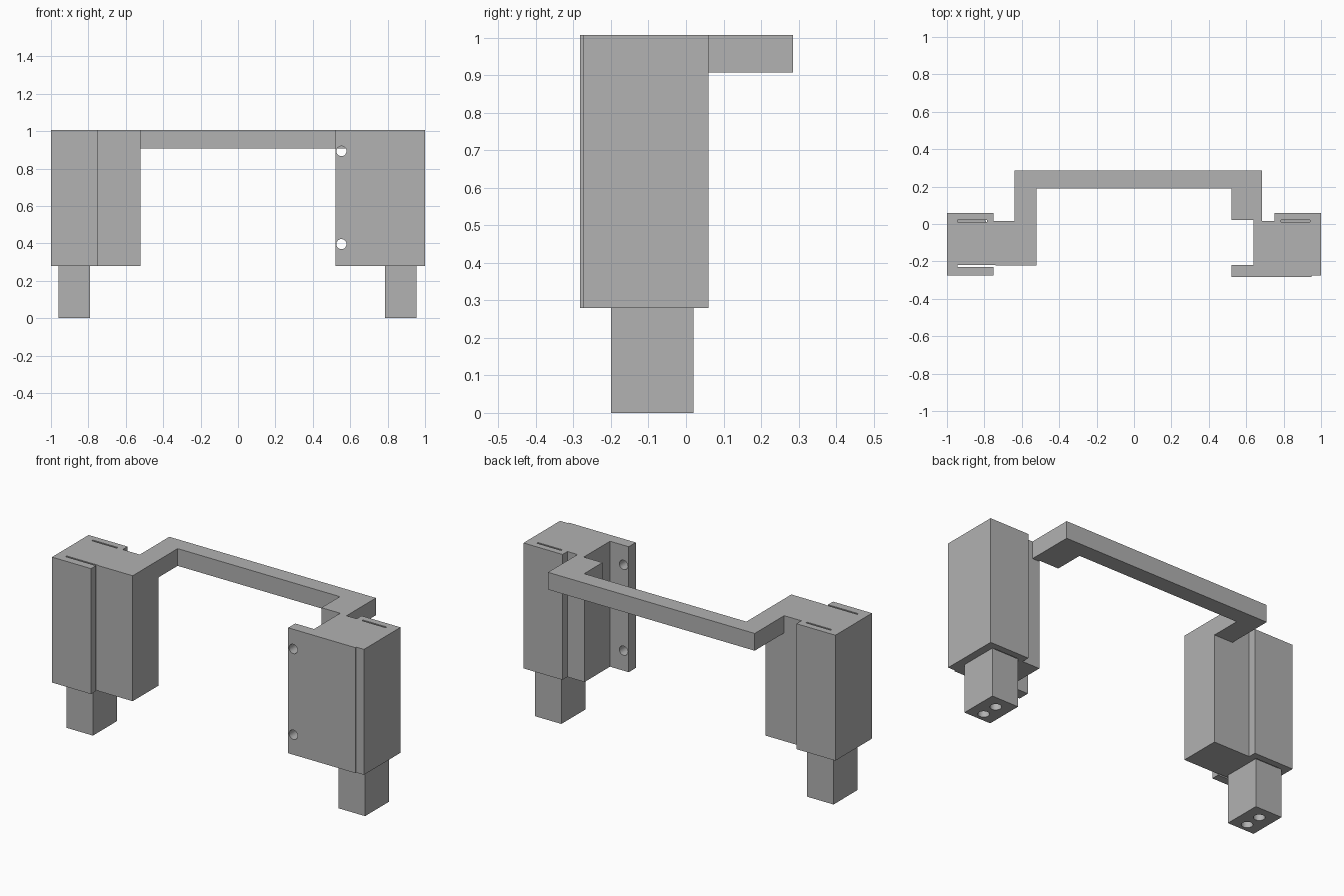
import bpy
import bmesh
from mathutils import Matrix

cube = bpy.data.objects.get("Cube")
if cube:
    bpy.data.objects.remove(cube, do_unlink=True)

grey = bpy.data.materials.new("plain_grey")
grey.use_nodes = True
COLOUR = (0.445, 0.445, 0.445, 1.0)
grey.diffuse_color = COLOUR
grey.node_tree.nodes["Principled BSDF"].inputs["Base Color"].default_value = COLOUR

TOP, SHOULDER = 1.007, 0.28


def finish(bm, name):
    bmesh.ops.recalc_face_normals(bm, faces=bm.faces)
    mesh = bpy.data.meshes.new(name)
    bm.to_mesh(mesh)
    bm.free()
    mesh.materials.append(grey)
    ob = bpy.data.objects.new(name, mesh)
    bpy.context.collection.objects.link(ob)
    return ob


def prism(name, outline, z0, z1):
    """Extrude a plan outline from z0 up to z1."""
    bm = bmesh.new()
    face = bm.faces.new([bm.verts.new((x, y, z0)) for x, y in outline])
    new = bmesh.ops.extrude_face_region(bm, geom=[face])["geom"]
    bmesh.ops.translate(bm, vec=(0, 0, z1 - z0),
                        verts=[v for v in new if isinstance(v, bmesh.types.BMVert)])
    return finish(bm, name)


def box(name, x0, x1, y0, y1, z0, z1):
    return prism(name, [(x0, y0), (x1, y0), (x1, y1), (x0, y1)], z0, z1)


def drill(centre, radius, depth, axis):
    bm = bmesh.new()
    bmesh.ops.create_cone(bm, cap_ends=True, segments=32, radius1=radius,
                          radius2=radius, depth=depth)
    if axis == "Y":
        bmesh.ops.rotate(bm, verts=bm.verts, matrix=Matrix.Rotation(1.5707963, 3, "X"))
    bmesh.ops.translate(bm, verts=bm.verts, vec=centre)
    return finish(bm, "drill")


def cut(ob, cutters):
    """Subtract the cutters for good and remove them."""
    for cutter in cutters:
        cutter.hide_render = True
        mod = ob.modifiers.new("cut", "BOOLEAN")
        mod.operation, mod.solver, mod.object = "DIFFERENCE", "EXACT", cutter
        bpy.context.view_layer.objects.active = ob
        bpy.ops.object.modifier_apply(modifier=mod.name)
        bpy.data.objects.remove(cutter, do_unlink=True)


def slit(x0, x1, y):
    return box("slit", x0, x1, y - 0.005, y + 0.005, SHOULDER - 0.1, TOP + 0.1)


# Housing on the right: wide body with a clip plate front and back
right_housing = prism("right_housing", [
    (-1, -0.275), (-0.75, -0.275), (-0.75, -0.222), (-0.52, -0.222),
    (-0.52, 0.015), (-0.75, 0.015), (-0.75, 0.06), (-1, 0.06)], SHOULDER, TOP)
cut(right_housing, [slit(-0.945, -0.74, -0.224), slit(-0.945, -0.785, 0.017)])

# Housing on the left: body with back clip plate and a drilled front flange
left_housing = prism("left_housing", [
    (0.52, -0.283), (0.95, -0.283), (0.95, -0.275), (1, -0.275),
    (1, 0.06), (0.75, 0.06), (0.75, 0.015), (0.64, 0.015),
    (0.64, -0.218), (0.52, -0.218)], SHOULDER, TOP)
cut(left_housing, [slit(0.785, 0.94, 0.017)]
    + [drill((0.553, -0.25, z), 0.027, 0.2, "Y") for z in (0.893, 0.396)])

# Feet with two sockets each
for side, x in (("right", -0.875), ("left", 0.87)):
    foot = box(side + "_foot", x - 0.085, x + 0.085, -0.2, 0.02, 0, SHOULDER)
    cut(foot, [drill((x, y, 0), 0.03, 0.3, "Z") for y in (-0.15, -0.055)])

# Bridge bar that joins the housings behind
prism("bridge_bar", [
    (-0.64, 0.015), (-0.52, 0.015), (-0.52, 0.19), (0.52, 0.19),
    (0.52, 0.022), (0.64, 0.022), (0.64, 0.015), (0.685, 0.015),
    (0.685, 0.285), (-0.64, 0.285)], 0.907, TOP)
